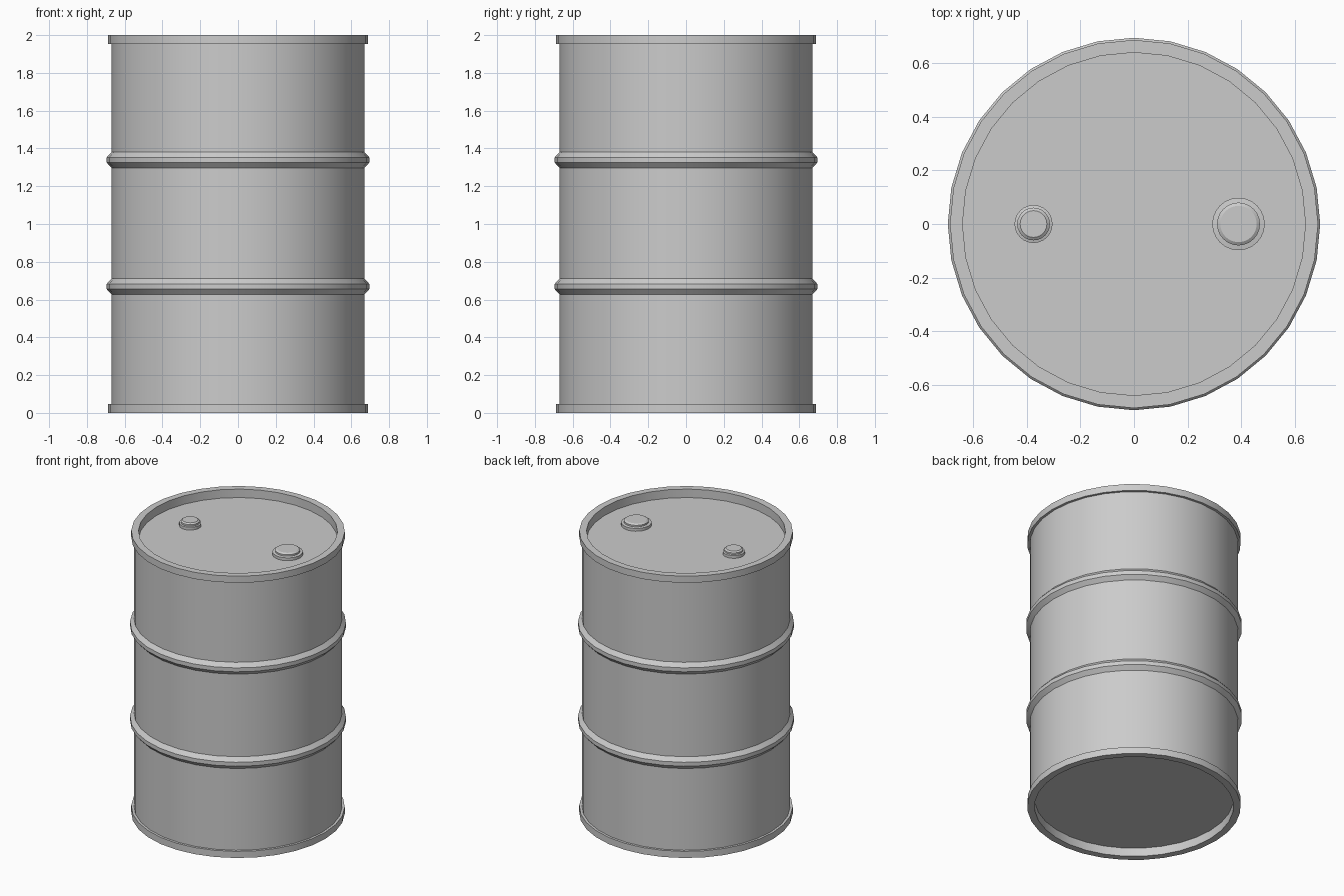
import bpy, bmesh, math

if "Cube" in bpy.data.objects:
    bpy.data.objects.remove(bpy.data.objects["Cube"])


def lathe(name, profile, sides, loc=(0, 0, 0)):
    """Revolve an (r, z) profile around z and close both ends with flat caps."""
    bm = bmesh.new()
    rings = []
    for r, z in profile:
        rings.append([bm.verts.new((r * math.cos(2 * math.pi * i / sides),
                                    r * math.sin(2 * math.pi * i / sides), z))
                      for i in range(sides)])
    for a, b in zip(rings, rings[1:]):
        for i in range(sides):
            j = (i + 1) % sides
            bm.faces.new((a[i], a[j], b[j], b[i]))
    bm.faces.new(rings[0][::-1])
    bm.faces.new(rings[-1])
    bmesh.ops.recalc_face_normals(bm, faces=bm.faces)
    mesh = bpy.data.meshes.new(name)
    bm.to_mesh(mesh)
    bm.free()
    ob = bpy.data.objects.new(name, mesh)
    ob.location = loc
    bpy.context.collection.objects.link(ob)
    bpy.ops.object.select_all(action='DESELECT')
    ob.select_set(True)
    bpy.context.view_layer.objects.active = ob
    bpy.ops.object.shade_smooth_by_angle(angle=math.radians(30))
    return ob


R, RIM, HOOP, INNER = 0.67, 0.687, 0.695, 0.64
RECESS, LIP = 0.06, 0.047


def hoop(z):
    """Raised rolling hoop centred on height z."""
    return [(R, z - 0.042), (HOOP, z - 0.014), (HOOP, z + 0.014), (R, z + 0.042)]


# Drum shell: recessed base, bottom rim, two hoops, top rim, recessed lid
profile = [(INNER, RECESS), (INNER, 0), (RIM, 0), (RIM, LIP), (R, LIP)]
profile += hoop(0.669) + hoop(1.339)
profile += [(R, 2 - LIP), (RIM, 2 - LIP), (RIM, 2), (INNER, 2), (INNER, 2 - RECESS)]
lathe("drum_shell", profile, 32)

# Bungs on the lid: flange with a slightly tapered cap
for name, x, flange, cap, top in (("large_bung", 0.39, 0.098, 0.08, 0.068),
                                  ("small_bung", -0.375, 0.071, 0.061, 0.05)):
    lathe(name, [(flange, -0.005), (flange, 0.02), (cap, 0.023),
                 (cap, 0.034), (top, 0.042)], 24, (x, 0, 2 - RECESS))
